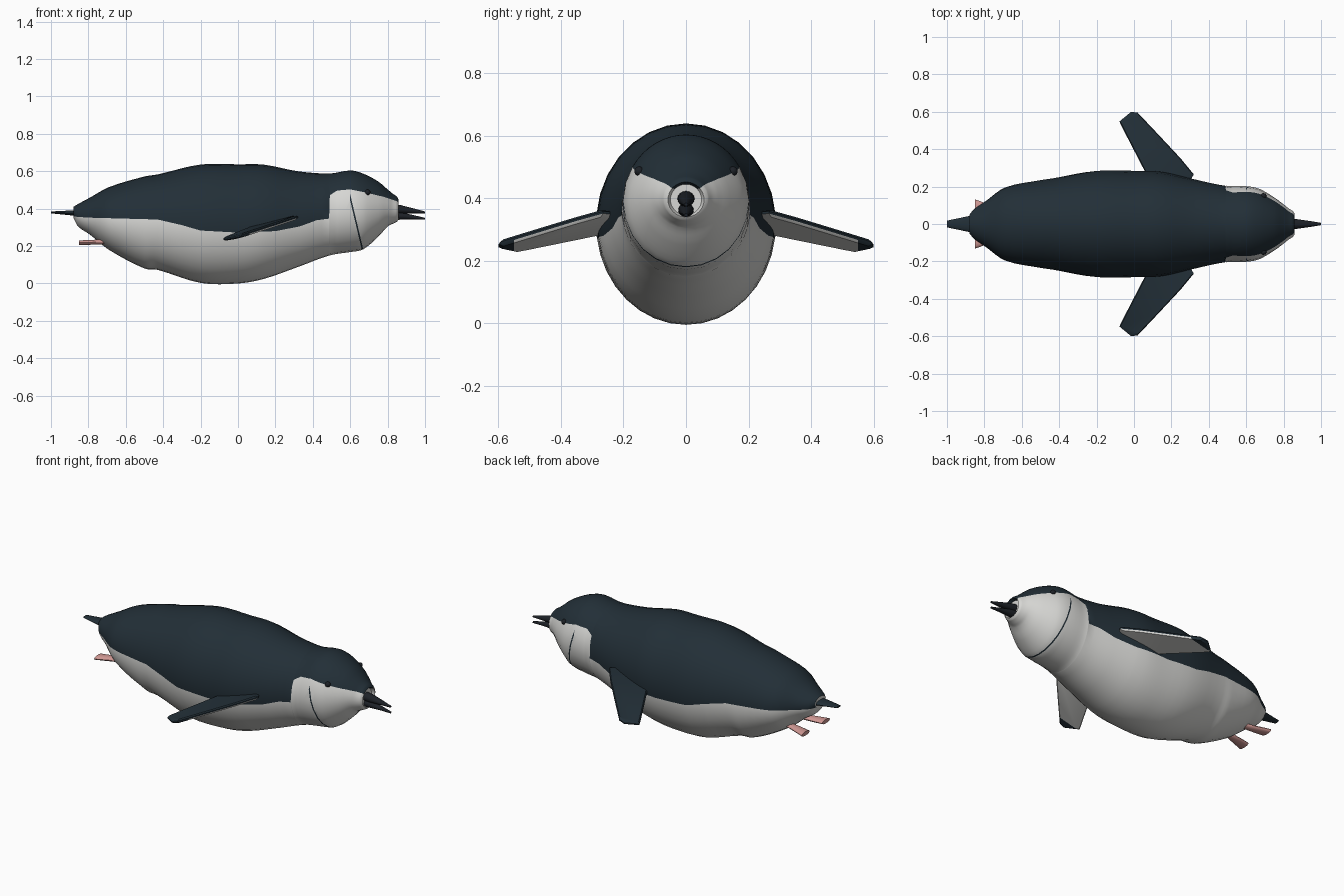
import bpy, bmesh, math
from mathutils import Vector

if "Cube" in bpy.data.objects:
    bpy.data.objects.remove(bpy.data.objects["Cube"])


def material(name, r, g, b):
    m = bpy.data.materials.new(name)
    m.use_nodes = True
    m.diffuse_color = (r, g, b, 1)
    m.node_tree.nodes["Principled BSDF"].inputs["Base Color"].default_value = (r, g, b, 1)
    return m


SLATE = material("slate_feathers", .016, .028, .038)
WHITE = material("white_feathers", .68, .68, .66)
PINK = material("pink_feet", .62, .31, .29)
BLACK = material("black_beak", .012, .015, .02)


def finish(name, bm, mats, angle=40):
    bmesh.ops.recalc_face_normals(bm, faces=bm.faces[:])
    mesh = bpy.data.meshes.new(name)
    bm.to_mesh(mesh)
    bm.free()
    for m in mats:
        mesh.materials.append(m)
    ob = bpy.data.objects.new(name, mesh)
    bpy.context.collection.objects.link(ob)
    bpy.ops.object.select_all(action='DESELECT')
    ob.select_set(True)
    bpy.context.view_layer.objects.active = ob
    bpy.ops.object.shade_smooth_by_angle(angle=math.radians(angle))
    return ob


def bridge(bm, rings, caps=(True, True), paint=lambda row, col: 0):
    """Skin a list of point rings and close the ends."""
    loops = [[bm.verts.new(p) for p in ring] for ring in rings]
    n = len(loops[0])
    for row, (a, b) in enumerate(zip(loops, loops[1:])):
        for i in range(n):
            j = (i + 1) % n
            f = bm.faces.new((a[i], a[j], b[j], b[i]))
            f.material_index = paint(row, i)
    for cap, loop in zip(caps, (loops[0], loops[-1])):
        if cap:
            bm.faces.new(loop).material_index = paint(-1, n - 1)


def spindle(name, sections, mat, n=16):
    """Loft ellipses given as x, y, z, half width, half height."""
    turns = [2 * math.pi * i / n for i in range(n)]
    bm = bmesh.new()
    bridge(bm, [[(x, y + w * math.cos(t), z + h * math.sin(t)) for t in turns]
                for x, y, z, w, h in sections])
    return finish(name, bm, [mat])


# Body profile: x, belly height, back height, half width
PROFILE = [
    (-.88, .35, .41, .05), (-.855, .305, .425, .08), (-.79, .26, .46, .125),
    (-.69, .18, .515, .195), (-.5, .08, .572, .235), (-.43, .073, .583, .245),
    (-.2, .003, .636, .285), (0, 0, .637, .285), (.14, .025, .635, .28),
    (.32, .088, .6, .24), (.49, .15, .588, .205), (.6, .168, .604, .202),
    (.67, .183, .587, .188), (.75, .25, .545, .142), (.8, .305, .503, .105),
    (.825, .318, .482, .085), (.85, .33, .465, .07)]

# Height of the border between dark back and pale belly
BORDER = [(-.88, .358), (-.8, .352), (-.43, .342), (-.3, .312), (-.2, .283), (0, .272),
          (.2, .28), (.33, .305), (.42, .338), (.487, .347), (.491, .472), (.53, .497),
          (.6, .503), (.68, .487), (.78, .463), (.85, .44)]


def segment(table, x):
    i = 0
    while i < len(table) - 2 and x > table[i + 1][0]:
        i += 1
    return i, (x - table[i][0]) / (table[i + 1][0] - table[i][0])


def border(x):
    i, t = segment(BORDER, x)
    return BORDER[i][1] * (1 - t) + BORDER[i + 1][1] * t


def profile(x):
    """Smooth interpolation through the profile."""
    i, t = segment(PROFILE, x)
    last = len(PROFILE) - 1

    def slope(k, c):
        a, b = PROFILE[max(k - 1, 0)], PROFILE[min(k + 1, last)]
        return (b[c] - a[c]) / (b[0] - a[0])

    p, q = PROFILE[i], PROFILE[i + 1]
    d = q[0] - p[0]
    return [(1 + 2 * t) * (1 - t) ** 2 * p[c] + t * (1 - t) ** 2 * d * slope(i, c)
            + t * t * (3 - 2 * t) * q[c] + t * t * (t - 1) * d * slope(i + 1, c)
            for c in (1, 2, 3)]


HALF = 16


def body_ring(x, low, high, w, edge):
    """Ellipse whose first half lies above the colour border."""
    c, h = (low + high) / 2, (high - low) / 2
    a = math.asin(max(-.95, min(.95, (edge - c) / h)))
    upper = [a + (math.pi - 2 * a) * i / HALF for i in range(HALF)]
    lower = [math.pi - a + (math.pi + 2 * a) * i / HALF for i in range(HALF)]
    return [(x, w * math.cos(t), c + h * math.sin(t)) for t in upper + lower]


# Body and head in one skin
stations = {p[0] for p in BORDER}
for p, q in zip(PROFILE, PROFILE[1:]):
    stations |= {round(p[0] + (q[0] - p[0]) * k / 4, 3) for k in range(5)}
rings = [body_ring(x, *profile(x), border(x)) for x in sorted(stations)]
# Recessed socket around the beak
rings += [body_ring(.857, .34, .452, .058, .432), body_ring(.84, .347, .445, .05, .43)]
bm = bmesh.new()
bridge(bm, rings, paint=lambda row, col: 0 if col < HALF else 1)

# Chin strap cut across the throat
across = Vector((.27, 0, .064)).normalized()
start = Vector((.598, 0, .45))
WIDTH = .008
for shift in (0, WIDTH):
    bmesh.ops.bisect_plane(bm, geom=bm.verts[:] + bm.edges[:] + bm.faces[:],
                           plane_co=start + across * shift, plane_no=across)
for f in bm.faces:
    mid = f.calc_center_median()
    if 0 < (mid - start).dot(across) < WIDTH and mid.z < .46:
        f.material_index = 0
finish("body", bm, [SLATE, WHITE], 50)

# Beak halves
spindle("upper_beak", [(.82, 0, .4, .028, .026), (.87, 0, .396, .026, .023),
                       (.94, 0, .388, .016, .013), (1, 0, .38, .006, .005)], BLACK)
spindle("lower_beak", [(.82, 0, .363, .026, .024), (.87, 0, .361, .023, .02),
                       (.94, 0, .354, .014, .011), (1, 0, .346, .006, .005)], BLACK)

# Tail
spindle("tail", [(-.8, 0, .376, .06, .02), (-.88, 0, .377, .043, .014),
                 (-1, 0, .38, .018, .005)], SLATE)

# Flipper outline seen from above, on a tilted plane
OUTLINE = [(.28, .2), (.32, .265), (.25, .35), (.14, .468), (.02, .595), (-.015, .6),
           (-.078, .548), (-.06, .51), (.06, .278), (.09, .2)]


def flipper(side, name):
    cx = sum(p[0] for p in OUTLINE) / len(OUTLINE)
    cy = sum(p[1] for p in OUTLINE) / len(OUTLINE)
    layers = []
    for lift, scale in ((.01, .94), (.003, 1), (-.004, 1), (-.012, .94)):
        layers.append([])
        for px, py in OUTLINE:
            x, y = cx + (px - cx) * scale, cy + (py - cy) * scale
            z = .355 + .24 * (x - .32) - .08 * (y - .27) + lift
            layers[-1].append((x, side * y, z))
    bm = bmesh.new()
    bridge(bm, layers, paint=lambda row, col: 1 if row == 2 else 0)
    bmesh.ops.bisect_plane(bm, geom=bm.verts[:] + bm.edges[:] + bm.faces[:],
                           plane_co=(0, side * .55, 0), plane_no=(0, 1, 0))
    bmesh.ops.recalc_face_normals(bm, faces=bm.faces[:])
    # Pale underside with a dark tip
    for f in bm.faces:
        if f.normal.z < -.5:
            f.material_index = 1
        if abs(f.calc_center_median().y) > .55:
            f.material_index = 0
    finish(name, bm, [SLATE, WHITE], 30)


for side, label in ((1, "back"), (-1, "front")):
    flipper(side, label + "_flipper")
    # Webbed foot trailing behind
    spindle(label + "_foot", [(-.85, side * .095, .218, .037, .012),
                              (-.79, side * .08, .22, .03, .013),
                              (-.73, side * .067, .222, .022, .013),
                              (-.66, side * .062, .235, .02, .013)], PINK)
    # Eye
    bm = bmesh.new()
    bmesh.ops.create_uvsphere(bm, u_segments=16, v_segments=10, radius=.015)
    bmesh.ops.translate(bm, verts=bm.verts[:], vec=(.693, side * .15, .487))
    finish(label + "_eye", bm, [BLACK], 60)
